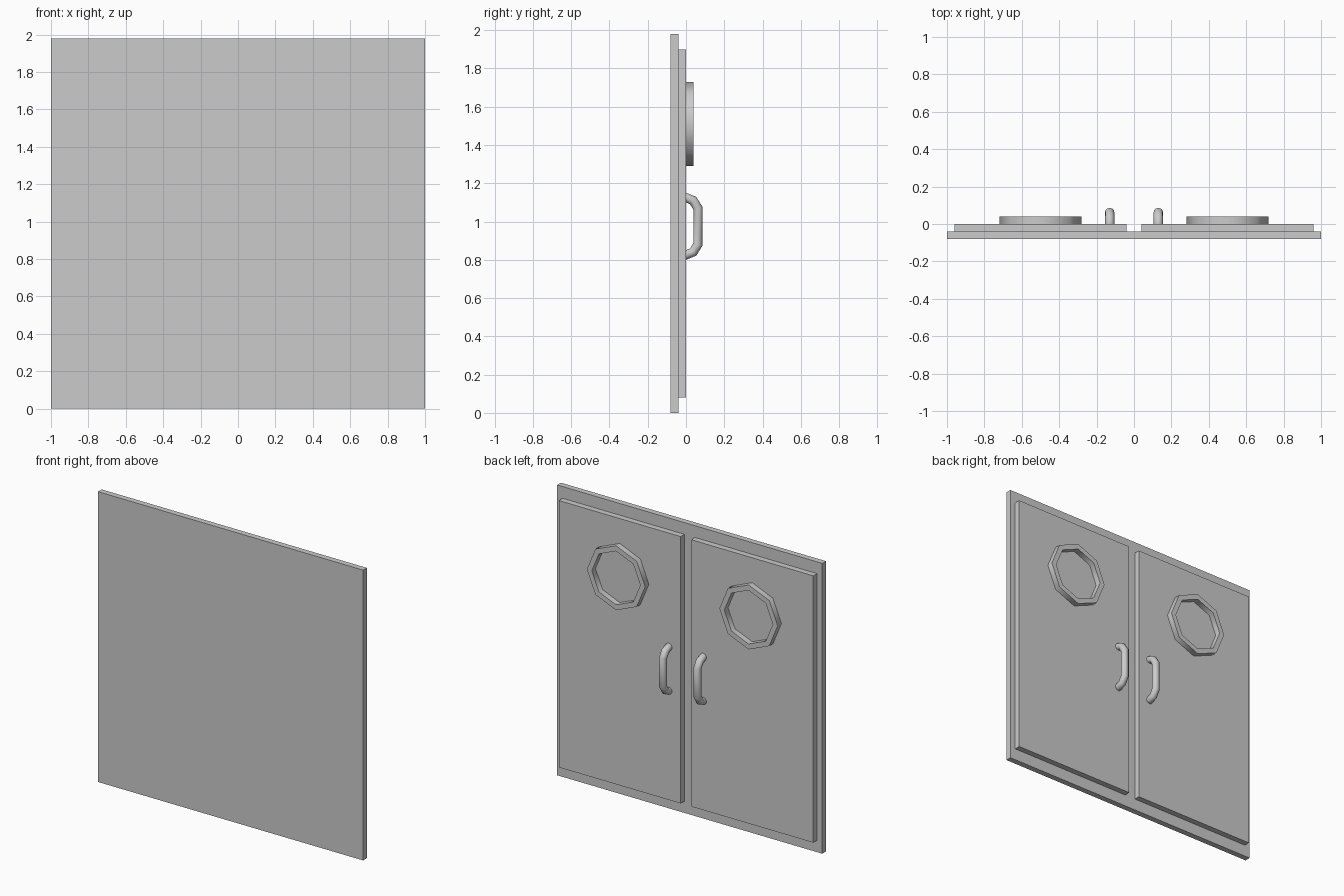
import bpy, bmesh, math

if "Cube" in bpy.data.objects:
    bpy.data.objects.remove(bpy.data.objects["Cube"])


def box(name, x0, x1, y0, y1, z0, z1):
    bm = bmesh.new()
    bmesh.ops.create_cube(bm, size=1)
    for v in bm.verts:
        v.co = ((x0 + x1) / 2 + v.co.x * (x1 - x0),
                (y0 + y1) / 2 + v.co.y * (y1 - y0),
                (z0 + z1) / 2 + v.co.z * (z1 - z0))
    return link(name, bm)


def link(name, bm):
    bmesh.ops.recalc_face_normals(bm, faces=bm.faces)
    me = bpy.data.meshes.new(name)
    bm.to_mesh(me)
    bm.free()
    ob = bpy.data.objects.new(name, me)
    bpy.context.collection.objects.link(ob)
    return ob


def smooth(ob, deg):
    bpy.ops.object.select_all(action='DESELECT')
    ob.select_set(True)
    bpy.context.view_layer.objects.active = ob
    if ob.type == 'CURVE':
        bpy.ops.object.convert(target='MESH')
    bpy.ops.object.shade_smooth_by_angle(angle=math.radians(deg))


def ring(name, cx, cz, y0, y1, r_out, r_in, n=8):
    bm = bmesh.new()
    loops = []
    for r, y in ((r_out, y0), (r_out, y1), (r_in, y1), (r_in, y0)):
        loops.append([bm.verts.new((cx + r * math.cos(math.tau * i / n), y,
                                    cz + r * math.sin(math.tau * i / n))) for i in range(n)])
    for k in range(4):
        a, b = loops[k], loops[(k + 1) % 4]
        for i in range(n):
            j = (i + 1) % n
            bm.faces.new((a[i], a[j], b[j], b[i]))
    smooth(link(name, bm), 60)


def tube(name, x, path, radius):
    cu = bpy.data.curves.new(name, 'CURVE')
    cu.dimensions = '3D'
    cu.bevel_depth = radius
    cu.bevel_resolution = 4
    cu.use_fill_caps = True
    sp = cu.splines.new('POLY')
    sp.points.add(len(path) - 1)
    for p, (y, z) in zip(sp.points, path):
        p.co = (x, y, z, 1)
    ob = bpy.data.objects.new(name, cu)
    bpy.context.collection.objects.link(ob)
    smooth(ob, 60)


# upper half of the handle path (y, z); the lower half mirrors it
MID = 0.975
half = [(-0.06, 1.09), (-0.035, 1.11), (0, 1.125), (0.037, 1.11), (0.062, 1.07)]
handle_path = half + [(y, 2 * MID - z) for y, z in reversed(half)]

for side, s in (("left", -1), ("right", 1)):
    # outer door leaf and the raised panel behind it
    box(f"door_leaf_{side}", *sorted((0, s)), -0.08, -0.04, 0, 1.98)
    box(f"door_panel_{side}", *sorted((0.04 * s, 0.96 * s)), -0.04, 0, 0.08, 1.90)
    # octagonal porthole rim
    ring(f"window_rim_{side}", 0.5 * s, 1.51, 0, 0.04, 0.22, 0.183)
    # pull handle
    tube(f"handle_{side}", 0.13 * s, handle_path, 0.025)
